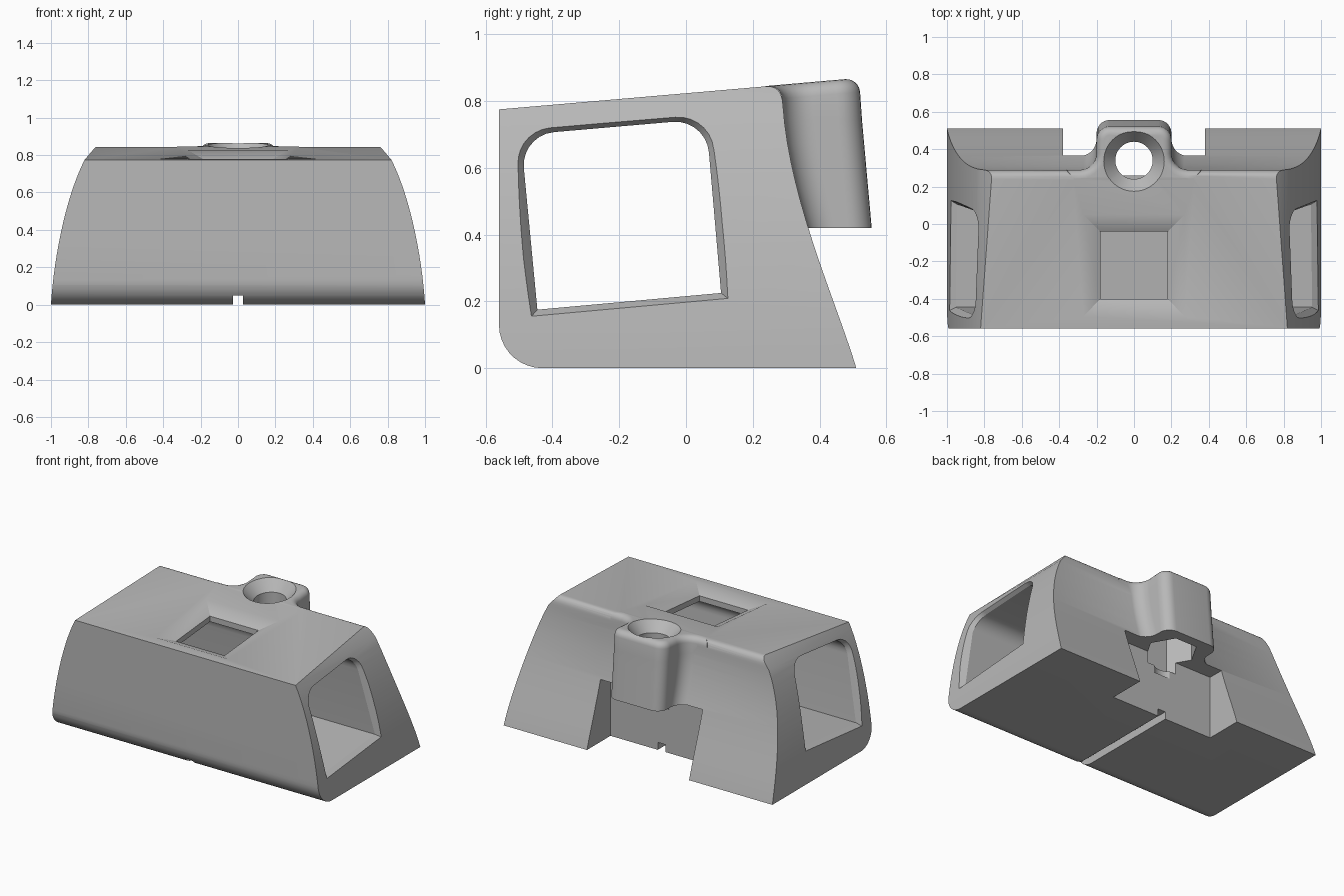
import bpy, bmesh, math
from mathutils import Vector
from mathutils.geometry import interpolate_bezier

cube = bpy.data.objects.get("Cube")
if cube:
    bpy.data.objects.remove(cube, do_unlink=True)

grey = bpy.data.materials.new("plain grey")
grey.use_nodes = True
grey.diffuse_color = (0.48, 0.48, 0.48, 1)
grey.node_tree.nodes["Principled BSDF"].inputs["Base Color"].default_value = grey.diffuse_color


def curve(a, b, c, d, n=16):
    return [tuple(p) for p in interpolate_bezier(*[Vector(q) for q in (a, b, c, d)], n)]


def lookup(pts, z):
    """First coordinate of a profile at height z."""
    for (a, za), (b, zb) in zip(pts, pts[1:]):
        if za <= z <= zb:
            return a + (b - a) * (z - za) / (zb - za)
    return pts[0][0] if z < pts[0][1] else pts[-1][0]


def rounded(corners, n=8):
    """Polygon from (u, v, rounding length) corners."""
    out = []
    for i, (u, v, t) in enumerate(corners):
        p = Vector((u, v))
        if not t:
            out.append(p)
            continue
        a = p + (Vector(corners[i - 1][:2]) - p).normalized() * t
        b = p + (Vector(corners[(i + 1) % len(corners)][:2]) - p).normalized() * t
        out += [Vector(q) for q in curve(a, a.lerp(p, 0.55), b.lerp(p, 0.55), b, n)]
    return out


def loft(name, rings, bevel=0):
    """Solid through equal rings; optionally round the rim of the last one."""
    bm = bmesh.new()
    loops = [[bm.verts.new(p) for p in ring] for ring in rings]
    n = len(loops[0])
    for a, b in zip(loops, loops[1:]):
        for i in range(n):
            j = (i + 1) % n
            bm.faces.new((a[i], a[j], b[j], b[i]))
    bm.faces.new(loops[0][::-1])
    top = bm.faces.new(loops[-1])
    bmesh.ops.recalc_face_normals(bm, faces=bm.faces)
    if bevel:
        bmesh.ops.bevel(bm, geom=list(top.edges), offset=bevel, segments=5,
                        profile=0.5, affect='EDGES', clamp_overlap=True)
    mesh = bpy.data.meshes.new(name)
    bm.to_mesh(mesh)
    bm.free()
    mesh.materials.append(grey)
    obj = bpy.data.objects.new(name, mesh)
    bpy.context.collection.objects.link(obj)
    return obj


def box(name, x, y0, y1, z0, z1):
    return loft(name, [[(-x, y0, z), (x, y0, z), (x, y1, z), (-x, y1, z)] for z in (z0, z1)])


def combine(target, tool, operation):
    mod = target.modifiers.new(tool.name, 'BOOLEAN')
    mod.object, mod.operation, mod.solver = tool, operation, 'EXACT'
    bpy.context.view_layer.objects.active = target
    bpy.ops.object.modifier_apply(modifier=mod.name)
    bpy.data.objects.remove(tool, do_unlink=True)


def roof(y):
    return 0.823 + 0.0864 * y


# Housing: side profile crossed with the front profile
back = curve((0.51, 0), (0.45, 0.2), (0.31, 0.5), (0.29, 0.79))
rim = curve((0.29, 0.79), (0.288, 0.825), (0.272, roof(0.272)), (0.24, roof(0.24)), 7)
toe = curve((-0.56, 0.13), (-0.56, 0.058), (-0.502, 0), (-0.43, 0), 10)
side = toe + back + rim[1:] + [(-0.56, roof(-0.56))]
body = loft("housing", [[(x, y, z) for y, z in side] for x in (-1.1, 1.1)])

end = curve((1, 0), (0.985, 0.25), (0.92, 0.58), (0.82, 0.775))
end.append((0.735, 0.875))
front = end + [(-x, z) for x, z in reversed(end)]
combine(body, loft("end_shape", [[(x, y, z) for x, z in front] for y in (-0.8, 0.8)]), 'INTERSECT')


# Screw boss blended into the back
def boss_outline(base, tip):
    half = [(0.36, 0.2, 0), (0.36, base, 0), (0.2, base, 0.09), (0.2, tip, 0.07)]
    return rounded(half + [(-x, y, t) for x, y, t in reversed(half)])


rings = []
for z in (0.38, 0.46, 0.53, 0.6, 0.67, 0.74, 0.84):
    outline = boss_outline(lookup(back, z) - 0.003, 0.556 - 0.09 * (z - 0.42))
    rings.append([(x, y, roof(y) + 0.001 if z > 0.8 else z) for x, y in outline])
combine(body, loft("screw_boss", rings, 0.042), 'UNION')

# Tunnel from side to side, flared at both mouths
window = rounded([(-0.445, 0.175, 0), (0.105, 0.225, 0), (0.06, 0.746, 0.1), (-0.495, 0.698, 0.1)])
mid = Vector((-0.19, 0.46))
flared = [mid + (p - mid) * 1.17 for p in window]
mouth = [[(s * (lookup(end, q.y) + d), p.x, p.y) for p, q in zip(shape, window)]
         for s, d, shape in ((-1, 0.05, flared), (-1, -0.03, window),
                             (1, -0.03, window), (1, 0.05, flared))]
combine(body, loft("tunnel", mouth), 'DIFFERENCE')


# Tapered square opening in the roof
def square(x, y0, y1, lift):
    return [(u, v, roof(v) + lift) for u, v in ((-x, y0), (x, y0), (x, y1), (-x, y1))]


combine(body, loft("roof_opening", [square(0.18, -0.4, -0.04, -0.2), square(0.18, -0.4, -0.04, -0.045),
                                    square(0.29, -0.515, 0.07, 0.01)]), 'DIFFERENCE')

# Notch at the back and cable groove underneath
combine(body, box("back_notch", 0.38, 0.26, 0.9, -0.1, 0.42), 'DIFFERENCE')
combine(body, box("cable_groove", 0.028, -0.8, 0.3, -0.1, 0.05), 'DIFFERENCE')


# Screw hole with countersink, and nut pocket below
def turned(levels, n):
    return [[(r * math.cos(k * math.tau / n), y + r * math.sin(k * math.tau / n),
              z + 0.0864 * r * math.sin(k * math.tau / n)) for k in range(n)] for r, y, z in levels]


combine(body, loft("screw_hole", turned([(0.1, 0.34, 0.3), (0.1, 0.34, 0.785),
                                         (0.17, 0.335, roof(0.335) + 0.01)], 48)), 'DIFFERENCE')
combine(body, loft("nut_pocket", turned([(0.16, 0.35, 0.35), (0.16, 0.345, 0.62)], 6)), 'DIFFERENCE')

# Smooth curved faces, keep edges sharp
bpy.ops.object.select_all(action='DESELECT')
body.select_set(True)
bpy.context.view_layer.objects.active = body
bpy.ops.object.shade_smooth_by_angle(angle=math.radians(28))
